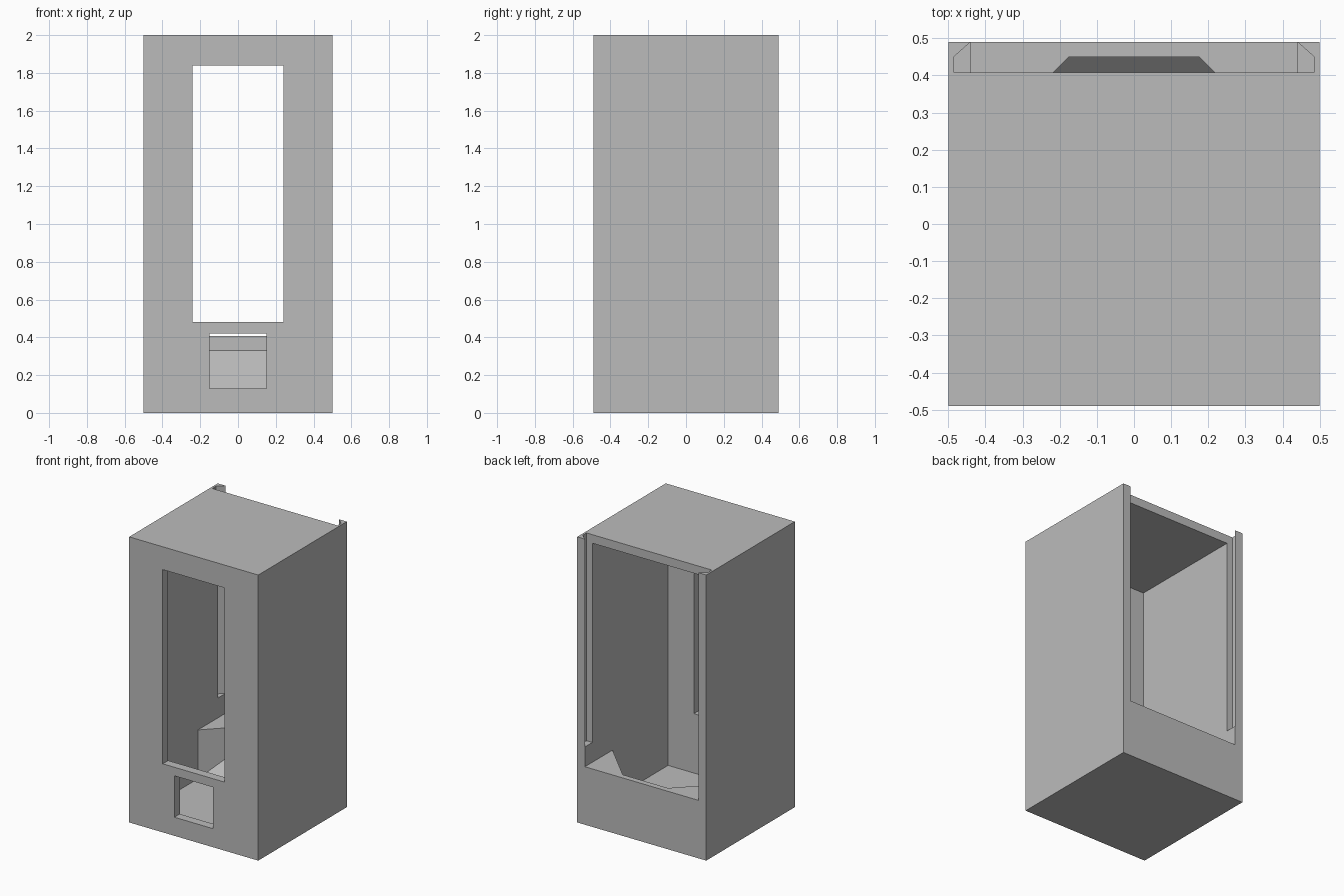
import bpy
import bmesh

if "Cube" in bpy.data.objects:
    bpy.data.objects.remove(bpy.data.objects["Cube"], do_unlink=True)

# Main dimensions
HALF_W, HALF_D, HEIGHT = 0.5, 0.49, 2.0
IN_X, IN_FRONT, IN_TOP = 0.44, -0.43, 1.94
FLOOR, LEDGE = 0.064, 0.406
OUT = 0.6  # beyond the back face


def prism(name, outline, z0, z1):
    """Extrude a plan outline from z0 up to z1."""
    bm = bmesh.new()
    base = bm.faces.new([bm.verts.new((x, y, z0)) for x, y in outline])
    top = bmesh.ops.extrude_face_region(bm, geom=[base], use_keep_orig=True)
    for v in top["geom"]:
        if isinstance(v, bmesh.types.BMVert):
            v.co.z = z1
    bmesh.ops.recalc_face_normals(bm, faces=bm.faces)
    mesh = bpy.data.meshes.new(name)
    bm.to_mesh(mesh)
    bm.free()
    obj = bpy.data.objects.new(name, mesh)
    bpy.context.collection.objects.link(obj)
    return obj


def box(name, half_x, y0, y1, z0, z1):
    return prism(name, [(-half_x, y0), (half_x, y0), (half_x, y1), (-half_x, y1)], z0, z1)


def mirrored(half):
    """Complete a plan outline given its +x half, front to back."""
    return half + [(-x, y) for x, y in reversed(half)]


def cut(body, cutter):
    cutter.hide_render = True
    mod = body.modifiers.new(cutter.name, 'BOOLEAN')
    mod.operation = 'DIFFERENCE'
    mod.solver = 'EXACT'
    mod.object = cutter
    bpy.context.view_layer.objects.active = body
    bpy.ops.object.modifier_apply(modifier=mod.name)
    bpy.data.objects.remove(cutter, do_unlink=True)


# Cabinet block
cabinet = box("cabinet_body", HALF_W, -HALF_D, HALF_D, 0, HEIGHT)

# Storage space, open at the back above the ledge
cut(cabinet, box("storage_cutter", IN_X, IN_FRONT, OUT, LEDGE, IN_TOP))

# Dovetail groove for a sliding back panel, open at the top
groove = mirrored([(0.485, 0.408), (0.485, 0.45), (IN_X, HALF_D), (IN_X, OUT)])
cut(cabinet, prism("groove_cutter", groove, 0.545, HEIGHT + 0.1))

# Hopper below the ledge: flat floor, angled rear corners, rising rear ramp
hopper_plan = mirrored([(IN_X, IN_FRONT), (IN_X, 0.185), (0.175, 0.45)])
hopper = prism("hopper_cutter", hopper_plan, FLOOR, 0.5)
bm = bmesh.new()
bm.from_mesh(hopper.data)
low = [v for v in bm.verts if v.co.z < 0.2]
bmesh.ops.connect_verts(bm, verts=[v for v in low if abs(v.co.y - 0.185) < 0.01])
for v in low:
    if v.co.y > 0.4:
        v.co.z = FLOOR + (v.co.y - 0.185)
bmesh.ops.recalc_face_normals(bm, faces=bm.faces)
bm.to_mesh(hopper.data)
bm.free()
cut(cabinet, hopper)

# Front window and dispensing hatch
cut(cabinet, box("window_cutter", 0.24, -OUT, -0.4, 0.48, 1.84))
cut(cabinet, box("hatch_cutter", 0.15, -OUT, -0.4, 0.13, 0.42))

# Merge leftover coplanar splits
bm = bmesh.new()
bm.from_mesh(cabinet.data)
bmesh.ops.remove_doubles(bm, verts=bm.verts, dist=0.0001)
bmesh.ops.dissolve_limit(bm, angle_limit=0.01, verts=bm.verts, edges=bm.edges)
bm.to_mesh(cabinet.data)
bm.free()

# Single grey plastic
grey = bpy.data.materials.new("light_grey")
grey.use_nodes = True
colour = (0.5, 0.5, 0.5, 1)
grey.diffuse_color = colour
grey.node_tree.nodes["Principled BSDF"].inputs["Base Color"].default_value = colour
cabinet.data.materials.clear()
cabinet.data.materials.append(grey)
for face in cabinet.data.polygons:
    face.material_index = 0
    face.use_smooth = False
